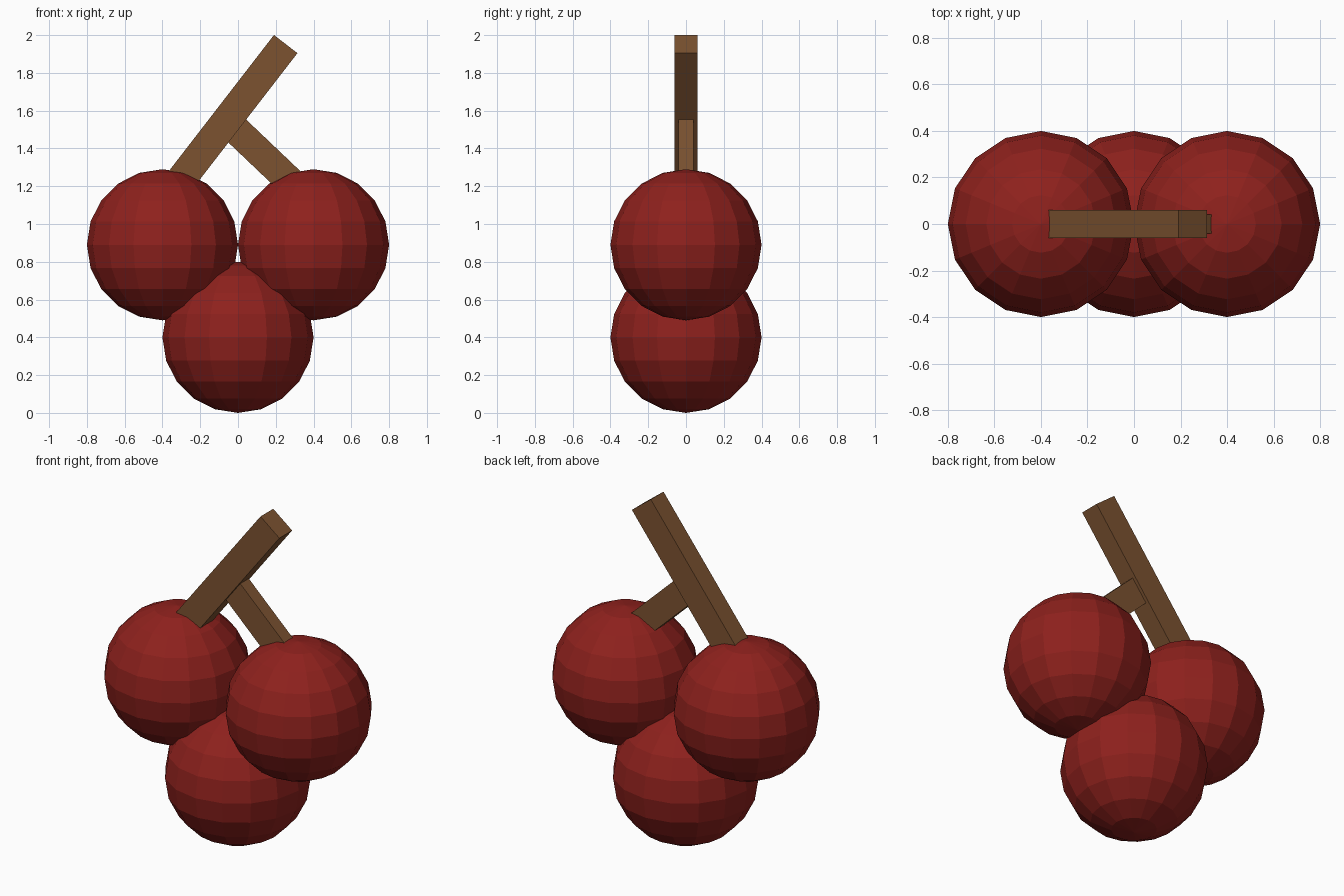
import bpy
from math import atan2
from mathutils import Vector

if "Cube" in bpy.data.objects:
    bpy.data.objects.remove(bpy.data.objects["Cube"])


def material(name, color):
    m = bpy.data.materials.new(name)
    m.diffuse_color = (*color, 1)
    m.use_nodes = True
    m.node_tree.nodes["Principled BSDF"].inputs["Base Color"].default_value = m.diffuse_color
    return m


red = material("berry_red", (0.27, 0.015, 0.012))
brown = material("stem_brown", (0.2, 0.085, 0.03))


def berry(name, x, z):
    bpy.ops.mesh.primitive_uv_sphere_add(segments=16, ring_count=10, radius=0.4,
                                         location=(x, 0, z))
    ob = bpy.context.object
    ob.name = name
    ob.data.materials.append(red)


def beam(name, start, end, width, depth):
    # Square-cut beam between two points in the XZ plane
    a, b = Vector((start[0], 0, start[1])), Vector((end[0], 0, end[1]))
    d = b - a
    bpy.ops.mesh.primitive_cube_add(size=1, location=(a + b) / 2,
                                    rotation=(0, atan2(d.x, d.z), 0))
    ob = bpy.context.object
    ob.name = name
    ob.scale = (width, depth, d.length)
    ob.data.materials.append(brown)


# Cluster of three berries
berry("berry_left", -0.4, 0.89)
berry("berry_right", 0.4, 0.89)
berry("berry_bottom", 0, 0.4)

# Main stem and side twig, both sunk into the upper berries
beam("main_stem", (-0.385, 1.127), (0.2525, 1.9525), 0.157, 0.12)
beam("side_twig", (-0.03, 1.517), (0.34, 1.165), 0.153, 0.08)
